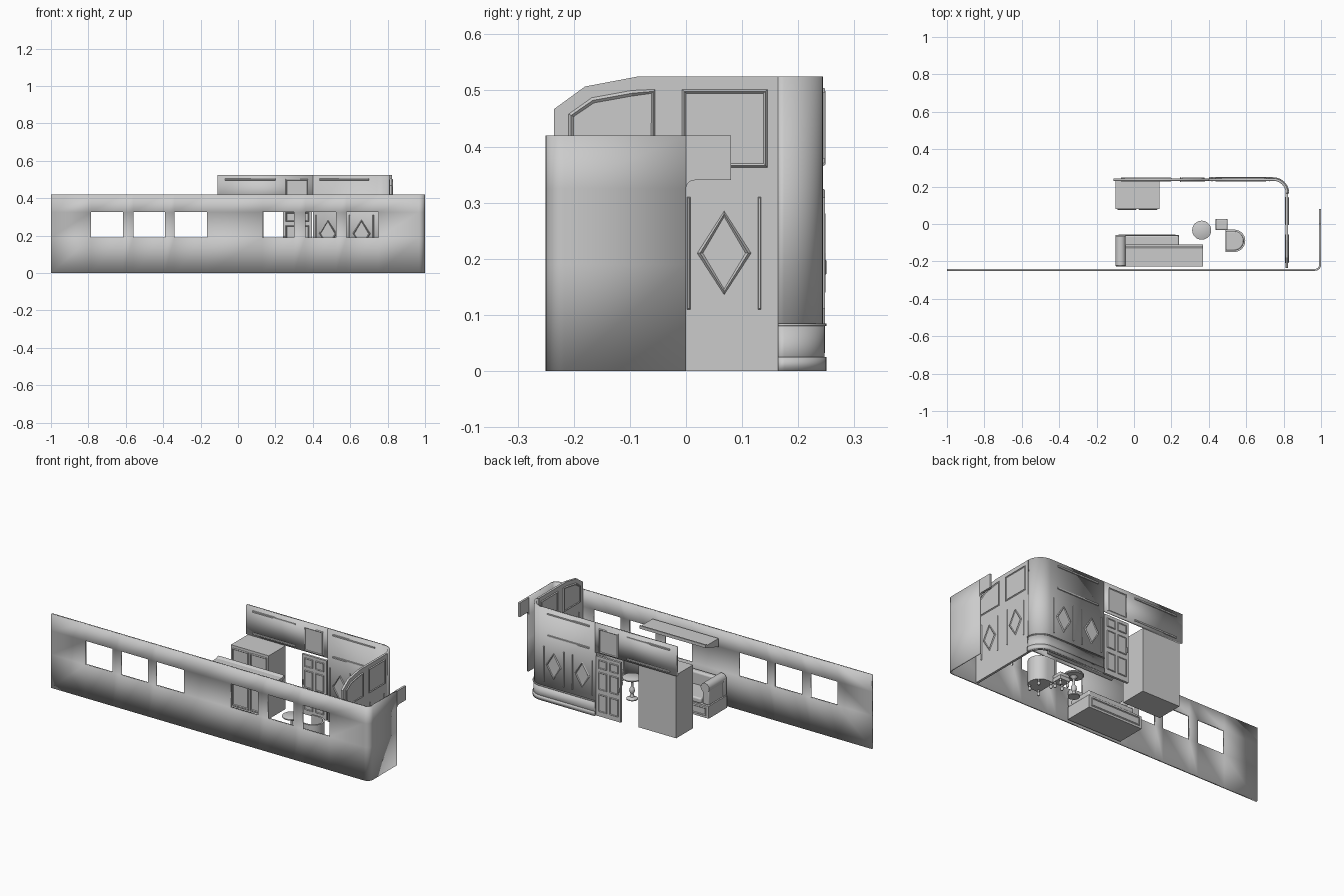
import bpy, bmesh, math
from mathutils import Vector

if "Cube" in bpy.data.objects:
    bpy.data.objects.remove(bpy.data.objects["Cube"])


def finish(name, bm, bevel=0, smooth=False, solid=0, segs=3):
    me = bpy.data.meshes.new(name)
    bm.to_mesh(me)
    bm.free()
    ob = bpy.data.objects.new(name, me)
    bpy.context.collection.objects.link(ob)
    if solid:
        m = ob.modifiers.new("thickness", 'SOLIDIFY')
        m.thickness, m.offset = solid, -1
    if bevel:
        m = ob.modifiers.new("bevel", 'BEVEL')
        m.width, m.segments = bevel, segs
    if smooth or bevel:
        bpy.ops.object.select_all(action='DESELECT')
        ob.select_set(True)
        bpy.context.view_layer.objects.active = ob
        bpy.ops.object.shade_smooth_by_angle(angle=math.radians(35))
    return ob


def prism(name, pts, vec, **kw):
    bm = bmesh.new()
    f = bm.faces.new([bm.verts.new(p) for p in pts])
    r = bmesh.ops.extrude_face_region(bm, geom=[f])
    bmesh.ops.translate(bm, vec=vec, verts=[v for v in r['geom'] if isinstance(v, bmesh.types.BMVert)])
    bmesh.ops.recalc_face_normals(bm, faces=bm.faces)
    return finish(name, bm, **kw)


def box(name, x0, x1, y0, y1, z0, z1, **kw):
    return prism(name, [(x0, y0, z0), (x1, y0, z0), (x1, y1, z0), (x0, y1, z0)], (0, 0, z1 - z0), **kw)


def strip(name, path, zs, hole=lambda i, j: False, solid=0.01):
    bm = bmesh.new()
    g = [[bm.verts.new((x, y, z)) for z in zs] for x, y in path]
    for i in range(len(path) - 1):
        for j in range(len(zs) - 1):
            if not hole(i, j):
                bm.faces.new((g[i][j], g[i + 1][j], g[i + 1][j + 1], g[i][j + 1]))
    bmesh.ops.delete(bm, geom=[v for v in bm.verts if not v.link_faces], context='VERTS')
    return finish(name, bm, solid=solid, smooth=True)


def arc(cx, cy, r, a0, a1, n=8):
    return [(cx + r * math.cos(math.radians(a0 + (a1 - a0) * i / n)),
             cy + r * math.sin(math.radians(a0 + (a1 - a0) * i / n))) for i in range(n + 1)]


def lathe(name, prof, x, y, n=24):
    bm = bmesh.new()
    rings = [[bm.verts.new((x + r * math.cos(2 * math.pi * k / n), y + r * math.sin(2 * math.pi * k / n), z))
              for k in range(n)] for r, z in prof]
    for a, b in zip(rings, rings[1:]):
        for k in range(n):
            bm.faces.new((a[k], a[(k + 1) % n], b[(k + 1) % n], b[k]))
    bm.faces.new(rings[0][::-1])
    bm.faces.new(rings[-1])
    return finish(name, bm, smooth=True)


# raised moulding on a wall face: axis 'y' = back wall, 'x' = end wall
def moulding(name, axis, pos, side, pts, w=0.005, d=0.005, plate=False):
    bm = bmesh.new()
    f = bm.faces.new([bm.verts.new((u, pos, z) if axis == 'y' else (pos, u, z)) for u, z in pts])
    f.normal_update()
    if f.normal.dot(Vector((0, side, 0) if axis == 'y' else (side, 0, 0))) < 0:
        f.normal_flip()
    bmesh.ops.inset_individual(bm, faces=[f], thickness=w, depth=d)
    if not plate:
        bmesh.ops.inset_individual(bm, faces=[f], thickness=w, depth=-d * 0.8)
    finish(name, bm)


def rect(a, b, c, d):
    return [(a, c), (b, c), (b, d), (a, d)]


# Outer car side with six windows, rounded corner and end wall
wx = [-.785, -.615, -.56, -.39, -.34, -.165, .13, .3, .36, .525, .58, .75]
path = [(x, -.25) for x in [-1] + wx] + arc(.967, -.217, .033, -90, 0) + [(1, 0)]
strip("outer_wall", path, [0, .19, .325, .42], lambda i, j: j == 1 and i % 2 == 1 and i < 12)
fil = [(1, .015 - .015 * math.cos(t * math.pi / 12), .325 + .015 * math.sin(t * math.pi / 12)) for t in range(7)]
prism("doorway_header", fil + [(1, .08, .34), (1, .08, .42), (1, 0, .42)], (-.012, 0, 0))

# Inner partition: end wall with sloped shoulder, rounded corner, back wall and header
T, BY, EX = .013, .244, .824
corner = arc(EX - .08, BY - .08, .08, 0, 90, 12)
prism("end_partition", [(EX, y, z) for y, z in
      [(-.235, 0), (BY - .08, 0), (BY - .08, .525), (-.085, .525), (-.18, .507), (-.235, .467)]], (-T, 0, 0))
strip("back_partition", corner + [(.4, BY)], [0, .525], solid=T)
strip("back_header", [(.4, BY), (-.11, BY)], [.36, .525], solid=T)

# Wainscot and skirting around the corner
for nm, o, z0, z1 in [("wainscot", .003, 0, .08), ("wainscot_cap", .006, .08, .085), ("skirting", .006, 0, .025)]:
    strip(nm, arc(EX - .08, BY - .08, .08 + o, 0, 90, 12) + [(.4, BY + o)], [z0, z1], solid=o)

# Mouldings on both faces of the partition
for axis, pos in (('y', BY), ('x', EX)):
    for side in (1, -1):
        p = pos if side > 0 else pos - T
        for c in ((.48, .66) if axis == 'y' else (.068, -.132)):
            moulding("diamond", axis, p, side, [(c - .048, .21), (c, .136), (c + .048, .21), (c, .285)])
            for s in (-.063, .063):
                moulding("upright_trim", axis, p, side, rect(c + s - .003, c + s + .003, .11, .31),
                         w=.002, d=.004, plate=True)
        if axis == 'y':
            moulding("upper_panel", axis, p, side, rect(.255, .375, .365, .502))
            for a, b in ((-.07, .2), (.435, .7)):
                for z in (.375, .5):
                    moulding("long_trim", axis, p, side, rect(a, b, z - .005, z + .005), w=.002, d=.004, plate=True)
        else:
            moulding("upper_panel", axis, p, side, rect(-.007, .145, .363, .502))
            moulding("shoulder_panel", axis, p, side, [(-.209, .363), (-.055, .363), (-.055, .502),
                     (-.097, .5), (-.168, .487), (-.209, .458)])

# Panelled door in the back wall
box("door", .24, .395, BY - T, BY, .003, .342)
for side, p in ((1, BY), (-1, BY - T)):
    for a in (.255, .325):
        for z0, z1 in ((.03, .13), (.155, .255), (.275, .325)):
            moulding("door_panel", 'y', p, side, rect(a, a + .055, z0, z1), w=.004, d=.004)
    box("door_handle", .247, .253, *sorted((p, p + side * .006)), .172, .198, bevel=.001)

# Cabinet by the doorway
box("cabinet", -.1, .137, .08, .231, 0, .36)
for a in (-.09, .024):
    for z0, z1 in ((.02, .23), (.25, .345)):
        moulding("cabinet_door", 'y', .08, -1, rect(a, a + .103, z0, z1))

# Daybed with rolled arm against the outer wall
box("sofa_base", -.1, .24, -.225, -.06, 0, .07)
box("sofa_cushion", -.05, .24, -.2, -.062, .07, .1, bevel=.008)
box("sofa_back", -.1, .24, -.228, -.195, .07, .17, bevel=.01)
box("sofa_arm", -.095, -.055, -.22, -.07, .07, .165, bevel=.005)
prism("arm_roll", [(x, -.222, z) for x, z in arc(-.072, .165, .027, 0, 360, 20)[:-1]], (0, .155, 0), smooth=True)
moulding("sofa_front_panel", 'y', -.06, 1, rect(-.085, .225, .012, .06))

# Overhead berth
prism("overhead_berth", [(-.045, y, z) for y, z in
      [(-.228, .33), (-.18, .345), (-.11, .368), (-.11, .385), (-.118, .385), (-.13, .378), (-.228, .378)]],
      (.415, 0, 0))

# Round pedestal table
lathe("round_table", [(.03, 0), (.03, .005), (.012, .014), (.008, .03), (.015, .045), (.013, .06), (.006, .07),
      (.006, .1), (.02, .114), (.047, .116), (.051, .12), (.051, .124), (.048, .126)], .362, -.033)

# Barrel armchair facing the table
outer = [(.49, -.152)] + arc(.535, -.09, .06, -90, 90, 14) + [(.49, -.03)]
outer[0] = (.49, -.15)
inner = [(.49, -.14)] + arc(.535, -.09, .05, -90, 90, 14) + [(.49, -.04)]
prism("chair_seat", [(x, y, .03) for x, y in outer], (0, 0, .04), smooth=True)
prism("chair_cushion", [(x, y, .07) for x, y in inner], (0, 0, .02), bevel=.005)
prism("chair_back", [(x, y, .07) for x, y in outer + inner[::-1]], (0, 0, .095), smooth=True)

# Footstool
box("stool_base", .437, .5, -.033, .027, .03, .05)
box("stool_cushion", .437, .5, -.033, .027, .05, .072, bevel=.008)

# Turned feet
foot = [(.004, 0), (.008, .006), (.008, .014), (.004, .02), (.006, .03)]
for x, y in ((.502, -.138), (.502, -.042), (.57, -.125), (.57, -.055)):
    lathe("chair_foot", foot, x, y, 12)
for x in (.446, .491):
    for y in (-.024, .018):
        lathe("stool_foot", foot, x, y, 12)
